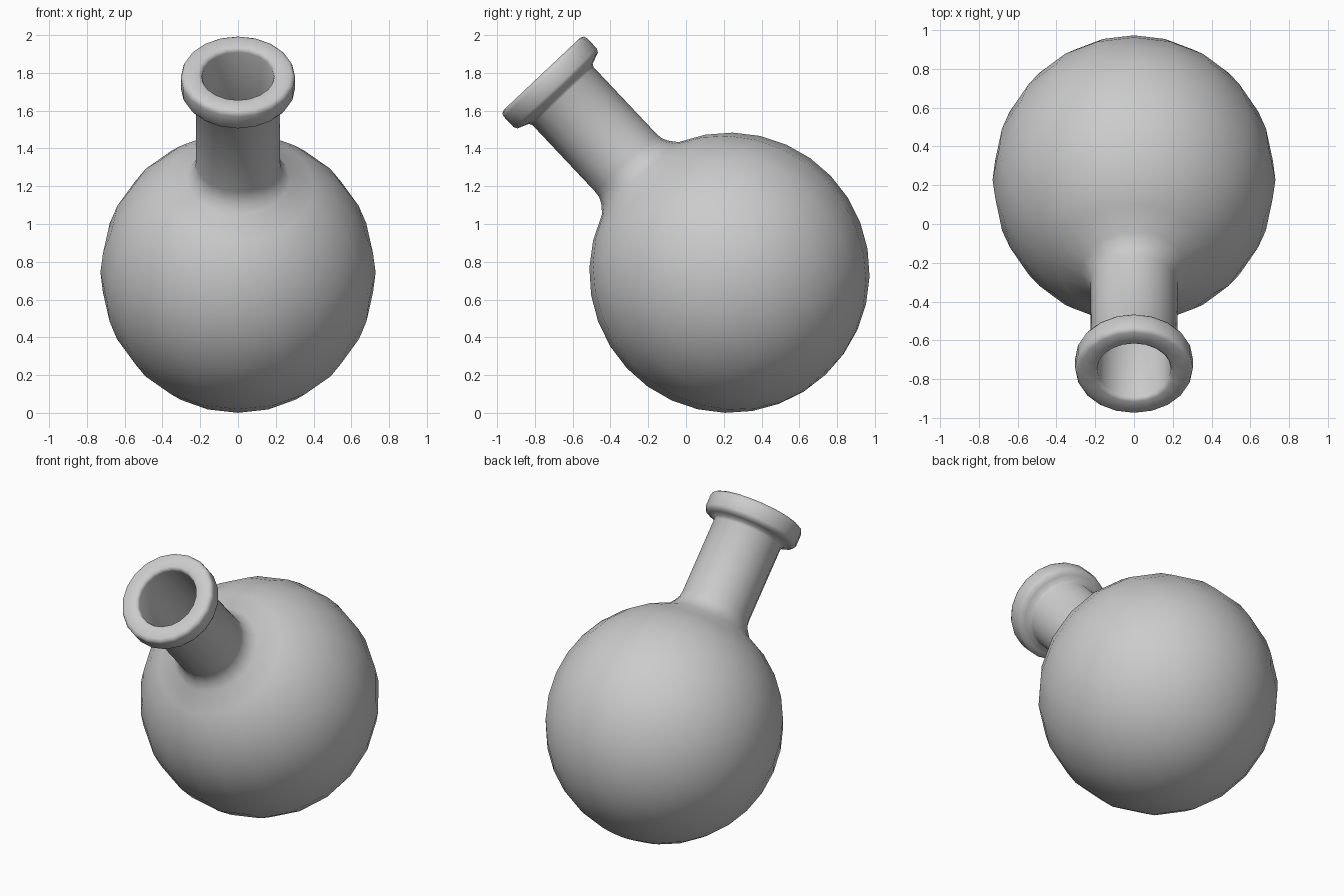
import bpy, bmesh, math
from mathutils import Matrix, Vector

if "Cube" in bpy.data.objects:
    bpy.data.objects.remove(bpy.data.objects["Cube"])

CENTRE = Vector((0, 0.23, 0.742))   # middle of the ball
TILT = math.radians(43.3)           # neck leans towards the front
SEGS = 20
R_OUT, R_IN = 0.742, 0.705


def arc(radius, start, end, steps):
    """Points (radius, height) on a circle, angles measured from the neck axis."""
    out = []
    for i in range(steps + 1):
        a = math.radians(start + (end - start) * i / steps)
        out.append((radius * math.sin(a), radius * math.cos(a)))
    return out


# Outer ball, neck fillet, neck, rolled lip, inside of neck, inside of ball
profile = arc(R_OUT, 180, 22, 14)
profile += [(0.243, 0.732), (0.227, 0.765), (0.223, 0.80), (0.223, 1.285),
            (0.232, 1.302), (0.265, 1.315), (0.292, 1.325), (0.303, 1.345),
            (0.303, 1.42), (0.297, 1.438), (0.28, 1.447), (0.21, 1.447),
            (0.196, 1.44), (0.19, 1.425), (0.19, 0.74)]
profile += arc(R_IN, 20, 180, 14)

# Revolve the profile around the neck axis
bm = bmesh.new()
verts = [bm.verts.new((0, r, h)) for r, h in profile]
edges = [bm.edges.new(pair) for pair in zip(verts, verts[1:])]
bmesh.ops.spin(bm, geom=verts + edges, cent=(0, 0, 0), axis=(0, 0, 1),
               angle=math.tau, steps=SEGS, use_merge=True)
bmesh.ops.remove_doubles(bm, verts=bm.verts, dist=0.0005)
bmesh.ops.recalc_face_normals(bm, faces=bm.faces)

# The ball is slightly narrower from side to side
for v in bm.verts:
    if v.co.z < 0.69:
        v.co.x *= 0.982
bm.transform(Matrix.Translation(CENTRE) @ Matrix.Rotation(TILT, 4, 'X'))

mesh = bpy.data.meshes.new("round_flask")
bm.to_mesh(mesh)
bm.free()
flask = bpy.data.objects.new("round_flask", mesh)
bpy.context.collection.objects.link(flask)
mesh.shade_smooth()
